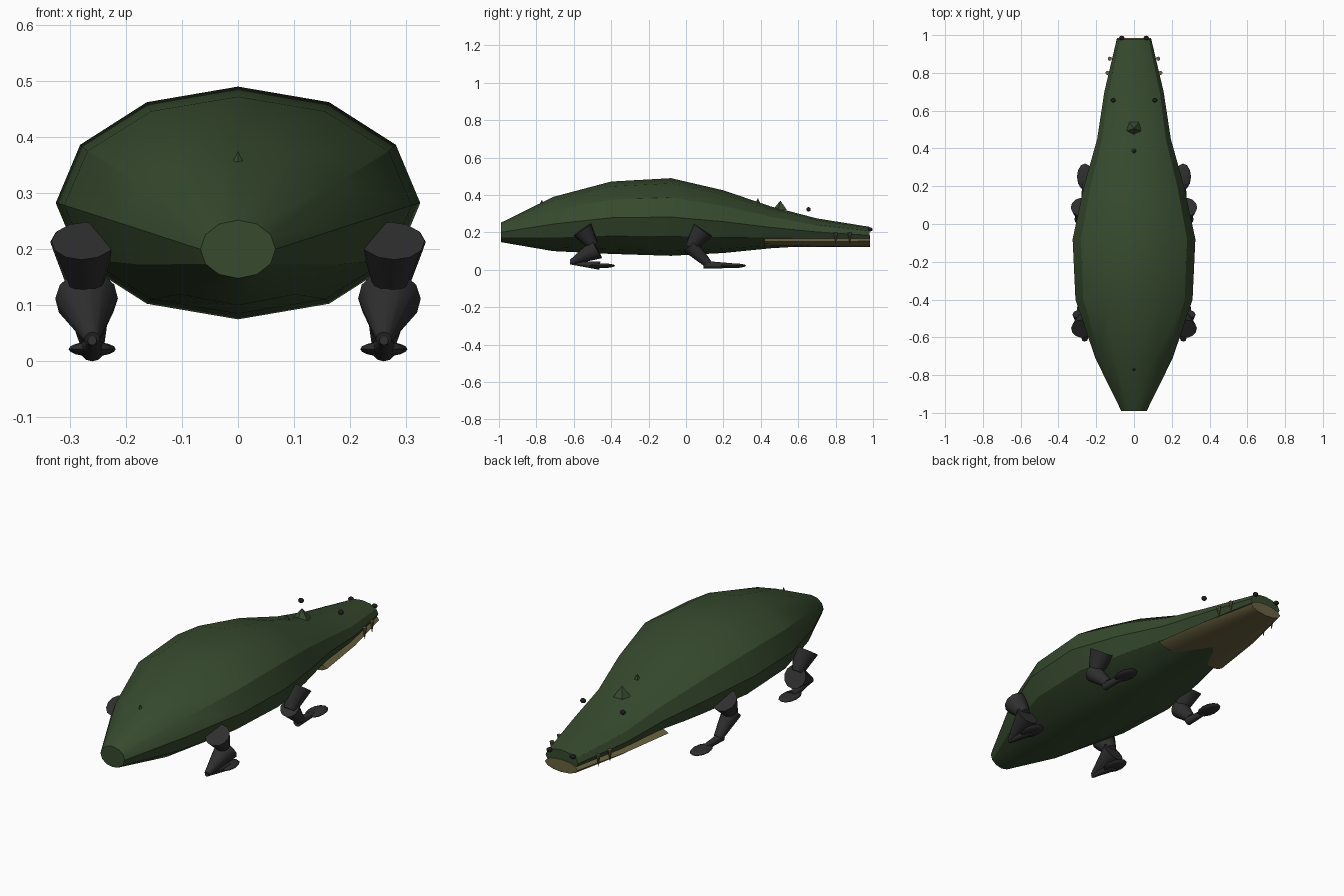
import bpy, bmesh, math
from mathutils import Vector

if "Cube" in bpy.data.objects:
    bpy.data.objects.remove(bpy.data.objects["Cube"])


def material(name, r, g, b):
    m = bpy.data.materials.new(name)
    m.use_nodes = True
    m.diffuse_color = (r, g, b, 1)
    m.node_tree.nodes["Principled BSDF"].inputs["Base Color"].default_value = (r, g, b, 1)
    return m


GREEN = material("dark green skin", .037, .068, .027)
TAN = material("tan jaw", .14, .12, .05)
GREY = material("charcoal legs", .028, .028, .029)
BLACK = material("black eyes", .012, .012, .012)


def finish(name, bm, mat, smooth=30):
    bmesh.ops.recalc_face_normals(bm, faces=bm.faces)
    mesh = bpy.data.meshes.new(name)
    bm.to_mesh(mesh)
    bm.free()
    mesh.materials.append(mat)
    ob = bpy.data.objects.new(name, mesh)
    bpy.context.collection.objects.link(ob)
    bpy.ops.object.select_all(action="DESELECT")
    ob.select_set(True)
    bpy.context.view_layer.objects.active = ob
    if smooth:
        bpy.ops.object.shade_smooth_by_angle(angle=math.radians(smooth))
    return ob


def loft(name, stations, mat, sides=12):
    """Elliptical rings along y: each station is y, half width, bottom, top."""
    bm = bmesh.new()
    rings = []
    for y, w, low, high in stations:
        mid, h = (low + high) / 2, (high - low) / 2
        angles = [math.tau * i / sides for i in range(sides)]
        rings.append([bm.verts.new((w * math.sin(a), y, mid + h * math.cos(a))) for a in angles])
    for a, b in zip(rings, rings[1:]):
        for i in range(sides):
            j = (i + 1) % sides
            bm.faces.new((a[i], a[j], b[j], b[i]))
    bm.faces.new(rings[0])
    bm.faces.new(rings[-1])
    return finish(name, bm, mat)


def limb(name, start, end, r1, r2, mat, sides=12, smooth=30):
    """Tapered cone between two points."""
    bm = bmesh.new()
    a, b = Vector(start), Vector(end)
    bmesh.ops.create_cone(bm, cap_ends=True, segments=sides, radius1=r1, radius2=r2,
                          depth=(b - a).length)
    ob = finish(name, bm, mat, smooth)
    ob.rotation_euler = (b - a).to_track_quat("Z", "Y").to_euler()
    ob.location = (a + b) / 2
    return ob


def ball(name, centre, size, mat):
    bm = bmesh.new()
    bmesh.ops.create_uvsphere(bm, u_segments=12, v_segments=8, radius=1)
    bmesh.ops.scale(bm, vec=size, verts=bm.verts)
    bmesh.ops.translate(bm, vec=centre, verts=bm.verts)
    return finish(name, bm, mat, 60)


# Body from tail to snout
loft("body", [(-.99, .067, .148, .252), (-.71, .205, .10, .39), (-.4, .31, .085, .472),
              (-.08, .325, .075, .49), (.2, .265, .09, .425), (.45, .195, .115, .34),
              (.7, .157, .13, .275), (.98, .09, .14, .23)], GREEN)

# Lower jaw
loft("lower_jaw", [(.42, .198, .125, .18), (.7, .157, .122, .182), (.985, .09, .122, .184)], TAN)

# Back scutes
for i, (y, z, r, h) in enumerate([(.505, .32, .042, .05), (.385, .355, .016, .028),
                                  (-.77, .355, .01, .02)]):
    limb(f"back_scute_{i + 1}", (0, y, z), (0, y, z + h), r, 0, GREEN, 5, 0)

# Paired parts; the model's left is +x
for side, s in (("left", 1), ("right", -1)):
    ball(f"{side}_eye", (s * .11, .655, .323), (.014, .012, .012), BLACK)
    ball(f"{side}_nostril", (s * .065, .985, .216), (.014, .012, .011), BLACK)
    for i, (y, x) in enumerate([(.8, .14), (.875, .128)]):
        limb(f"{side}_tooth_{i + 1}", (s * x, y, .2), (s * x, y, .14), .011, 0, TAN, 8)

    # Front leg
    limb(f"{side}_front_thigh", (s * .275, .09, .213), (s * .27, .025, .12), .06, .03, GREY)
    limb(f"{side}_front_shin", (s * .27, .022, .13), (s * .26, .118, .032), .046, .022, GREY)
    limb(f"{side}_front_foot", (s * .26, .095, .027), (s * .26, .26, .022), .021, .012, GREY)
    ball(f"{side}_front_toes", (s * .26, .25, .022), (.042, .07, .013), GREY)

    # Rear leg
    limb(f"{side}_rear_thigh", (s * .275, -.555, .215), (s * .27, -.495, .13), .058, .028, GREY)
    limb(f"{side}_rear_shin", (s * .27, -.475, .112), (s * .26, -.615, .04), .056, .014, GREY)
    limb(f"{side}_rear_foot", (s * .26, -.62, .037), (s * .26, -.46, .022), .008, .022, GREY)
    ball(f"{side}_rear_toes", (s * .26, -.45, .022), (.042, .07, .013), GREY)
